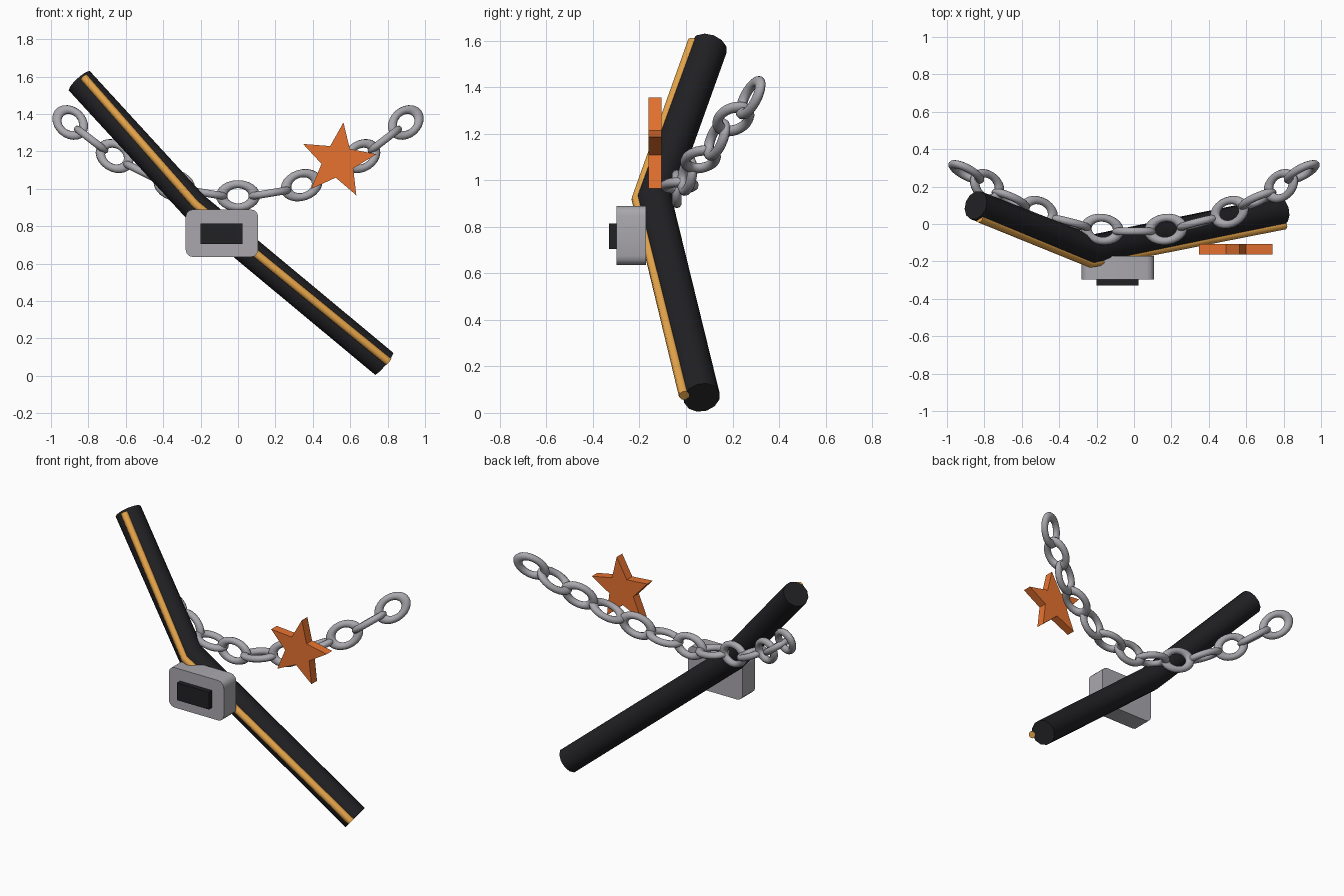
import bpy, bmesh, math
from mathutils import Matrix, Vector

if "Cube" in bpy.data.objects:
    bpy.data.objects.remove(bpy.data.objects["Cube"])


def material(name, color):
    m = bpy.data.materials.new(name)
    m.diffuse_color = (*color, 1)
    m.use_nodes = True
    m.node_tree.nodes["Principled BSDF"].inputs["Base Color"].default_value = m.diffuse_color
    return m


BLACK = material("black", (0.015, 0.015, 0.018))
GOLD = material("gold", (0.8, 0.38, 0.07))
ORANGE = material("orange", (0.8, 0.17, 0.03))
STEEL = material("steel", (0.4, 0.39, 0.42))


def smooth(obj, angle=40):
    bpy.ops.object.select_all(action='DESELECT')
    obj.select_set(True)
    bpy.context.view_layer.objects.active = obj
    bpy.ops.object.shade_smooth_by_angle(angle=math.radians(angle))


def add_object(name, data, mat):
    obj = bpy.data.objects.new(name, data)
    bpy.context.collection.objects.link(obj)
    data.materials.append(mat)
    return obj


def tube(name, points, radius, resolution, mat):
    cu = bpy.data.curves.new(name, 'CURVE')
    cu.dimensions = '3D'
    cu.bevel_depth = radius
    cu.bevel_resolution = resolution
    cu.use_fill_caps = True
    sp = cu.splines.new('POLY')
    sp.points.add(len(points) - 1)
    for p, co in zip(sp.points, points):
        p.co = (*co, 1)
    obj = add_object(name, cu, mat)
    bpy.ops.object.select_all(action='DESELECT')
    obj.select_set(True)
    bpy.context.view_layer.objects.active = obj
    bpy.ops.object.convert(target='MESH')
    smooth(bpy.context.object, 46)


def box(name, lo, hi, mat, corner=0):
    lo, hi = Vector(lo), Vector(hi)
    me = bpy.data.meshes.new(name)
    bm = bmesh.new()
    bmesh.ops.create_cube(bm, size=1)
    bmesh.ops.transform(bm, verts=bm.verts, matrix=Matrix.Translation((lo + hi) / 2)
                        @ Matrix.Diagonal((*(hi - lo), 1)))
    if corner:
        # round only the edges that run front to back
        edges = [e for e in bm.edges
                 if abs(e.verts[0].co.y - e.verts[1].co.y) > 0.01]
        bmesh.ops.bevel(bm, geom=edges, offset=corner, segments=3,
                        profile=0.5, affect='EDGES')
    bm.to_mesh(me)
    bm.free()
    smooth(add_object(name, me, mat))


# belt strap and its piping
tube("belt_strap", [(-0.846, 0.10, 1.575), (-0.235, -0.137, 0.91),
                    (0.78, 0.068, 0.066)], 0.079, 4, BLACK)
tube("belt_piping", [(-0.825, 0.03, 1.597), (-0.23, -0.212, 0.92),
                     (0.805, -0.008, 0.075)], 0.023, 2, GOLD)

# buckle plate with dark inset
box("buckle", (-0.28, -0.298, 0.635), (0.108, -0.172, 0.89), STEEL, 0.04)
box("buckle_inset", (-0.20, -0.33, 0.705), (0.025, -0.29, 0.815), BLACK)

# chain link: stretched torus, shared by every link
bpy.ops.mesh.primitive_torus_add(major_segments=24, minor_segments=10,
                                 major_radius=0.062, minor_radius=0.021)
proto = bpy.context.object
link_mesh = proto.data
link_mesh.name = "chain_link"
link_mesh.transform(Matrix.Diagonal((1.42, 1, 1, 1)))
link_mesh.materials.append(STEEL)
smooth(proto, 60)
bpy.data.objects.remove(proto)

# links hang along a parabola, each turned a quarter from its neighbour
half = [0.17, 0.34, 0.51, 0.66, 0.785, 0.897]
for i, x in enumerate([-v for v in reversed(half)] + [0] + half):
    t = Vector((1, 0.79 * x, 0.98 * x)).normalized()
    up = t.cross(Vector((0, -1, 0))).normalized() * -1
    side = t.cross(up)
    w, n = (up, side) if i % 2 == 0 else (side, -up)
    obj = bpy.data.objects.new(f"chain_link_{i + 1}", link_mesh)
    bpy.context.collection.objects.link(obj)
    rot = Matrix((t, w, n)).transposed().to_4x4()
    obj.matrix_world = Matrix.Translation(
        (x, -0.04 + 0.395 * x * x, 0.963 + 0.487 * x * x)) @ rot

# star charm: extruded five-pointed profile
me = bpy.data.meshes.new("star_charm")
bm = bmesh.new()
ring = []
for k in range(10):
    r = 0.09 if k % 2 else 0.208
    a = math.radians(82 + 36 * k)
    ring.append(bm.verts.new((0.535 + r * math.cos(a), -0.162,
                              1.149 + r * math.sin(a))))
face = bm.faces.new(ring)
ext = bmesh.ops.extrude_face_region(bm, geom=[face], use_keep_orig=True)
bmesh.ops.translate(bm, vec=(0, 0.056, 0),
                    verts=[g for g in ext["geom"] if isinstance(g, bmesh.types.BMVert)])
bmesh.ops.recalc_face_normals(bm, faces=bm.faces)
bm.to_mesh(me)
bm.free()
smooth(add_object("star_charm", me, ORANGE), 30)
